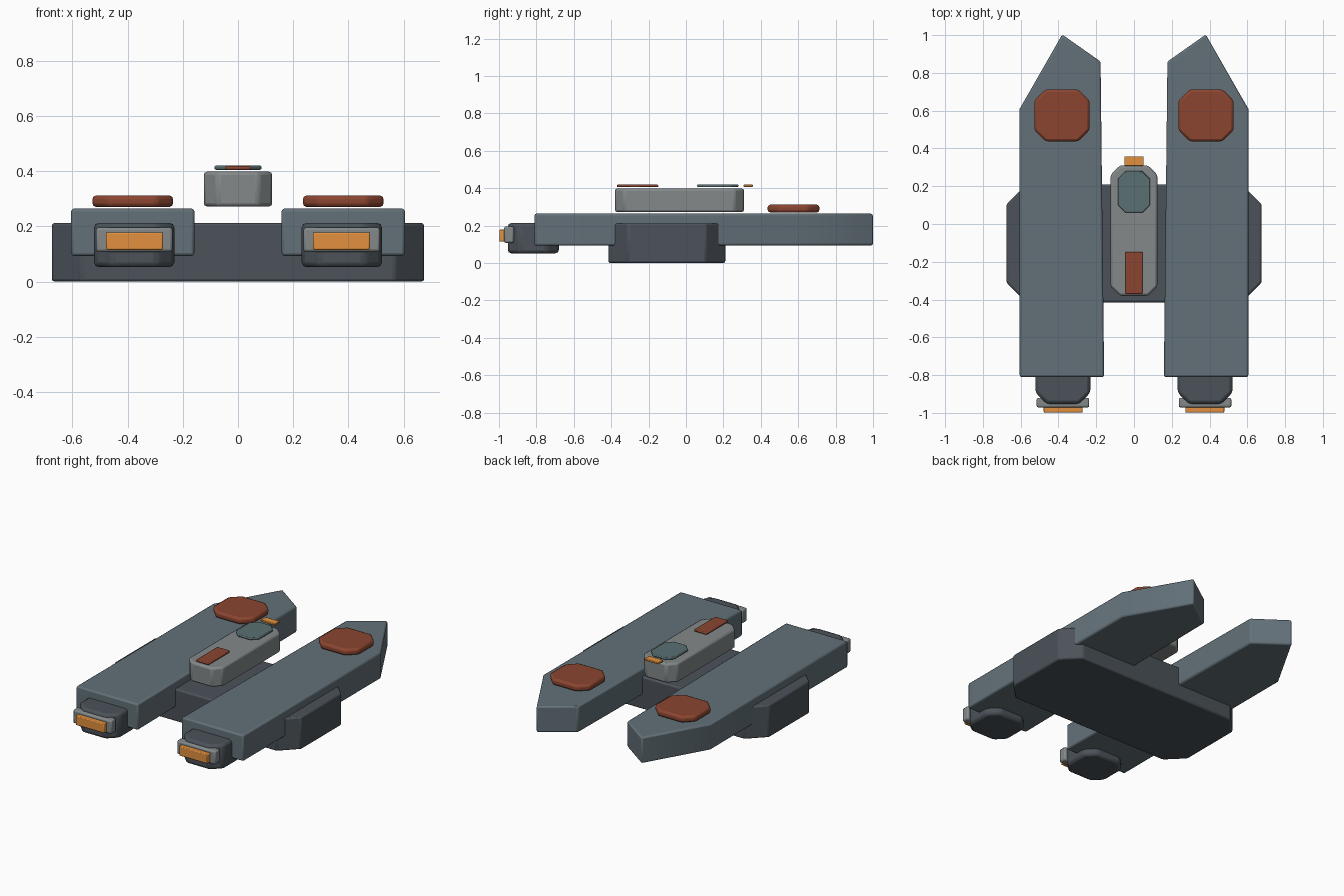
import bpy, bmesh

if "Cube" in bpy.data.objects:
    bpy.data.objects.remove(bpy.data.objects["Cube"])

def material(name, rgb):
    m = bpy.data.materials.new(name)
    m.diffuse_color = (*rgb, 1)
    m.use_nodes = True
    m.node_tree.nodes["Principled BSDF"].inputs["Base Color"].default_value = m.diffuse_color
    return m

SLATE = material("slate", (0.125, 0.165, 0.19))
DARK = material("dark", (0.07, 0.085, 0.1))
GREY = material("light_grey", (0.23, 0.25, 0.25))
RED = material("rust_red", (0.26, 0.06, 0.03))
ORANGE = material("orange", (0.76, 0.28, 0.05))
TEAL = material("teal", (0.1, 0.16, 0.17))

def prism(name, outline, z0, z1, mat, bevel=0.01, mirror=False):
    """Extrude a plan outline from z0 to z1, soften its edges, optionally mirror in x."""
    bm = bmesh.new()
    face = bm.faces.new([bm.verts.new((x, y, z0)) for x, y in outline])
    top = bmesh.ops.extrude_face_region(bm, geom=[face])["geom"]
    bmesh.ops.translate(bm, vec=(0, 0, z1 - z0),
                        verts=[v for v in top if isinstance(v, bmesh.types.BMVert)])
    bmesh.ops.recalc_face_normals(bm, faces=bm.faces)
    me = bpy.data.meshes.new(name)
    bm.to_mesh(me)
    bm.free()
    me.materials.append(mat)
    ob = bpy.data.objects.new(name, me)
    bpy.context.collection.objects.link(ob)
    b = ob.modifiers.new("Bevel", "BEVEL")
    b.width, b.segments, b.limit_method = bevel, 2, "ANGLE"
    if mirror:
        ob.modifiers.new("Mirror", "MIRROR").use_mirror_merge = False
    bpy.context.view_layer.objects.active = ob
    ob.select_set(True)
    bpy.ops.object.shade_smooth_by_angle()
    ob.select_set(False)
    return ob

def rect(x0, x1, y0, y1, c=0.0):
    """Rectangle outline with corners cut off by c."""
    if c == 0:
        return [(x0, y0), (x1, y0), (x1, y1), (x0, y1)]
    return [(x0 + c, y0), (x1 - c, y0), (x1, y0 + c), (x1, y1 - c),
            (x1 - c, y1), (x0 + c, y1), (x0, y1 - c), (x0, y0 + c)]

# Cross body joining the hulls
prism("cross_body", rect(-0.675, 0.675, -0.415, 0.21, 0.105), 0, 0.212, DARK, 0.01)

# Twin pointed hulls
hull = [(0.158, -0.81), (0.605, -0.81), (0.605, 0.61), (0.38, 1.003), (0.177, 0.86)]
prism("hull", hull, 0.093, 0.264, SLATE, 0.01, True)

# Pads on the bows
prism("bow_pad", rect(0.235, 0.528, 0.437, 0.713, 0.06), 0.27, 0.312, RED, 0.014, True)

# Engines with nozzles and glowing exhausts
prism("engine", rect(0.231, 0.522, -0.953, -0.68, 0.06), 0.052, 0.213, DARK, 0.018, True)
prism("nozzle", rect(0.237, 0.515, -0.972, -0.92), 0.107, 0.196, GREY, 0.01, True)
prism("exhaust", rect(0.272, 0.478, -0.998, -0.96), 0.115, 0.178, ORANGE, 0.005, True)

# Central cabin with its deck fittings
prism("cabin", rect(-0.124, 0.124, -0.38, 0.31, 0.05), 0.272, 0.398, GREY, 0.012)
prism("canopy", rect(-0.085, 0.085, 0.06, 0.28, 0.04), 0.405, 0.42, TEAL, 0.005)
prism("rear_stripe", rect(-0.046, 0.046, -0.37, -0.148), 0.405, 0.419, RED, 0.005)
prism("nose_light", rect(-0.051, 0.051, 0.308, 0.358), 0.407, 0.419, ORANGE, 0.003)
